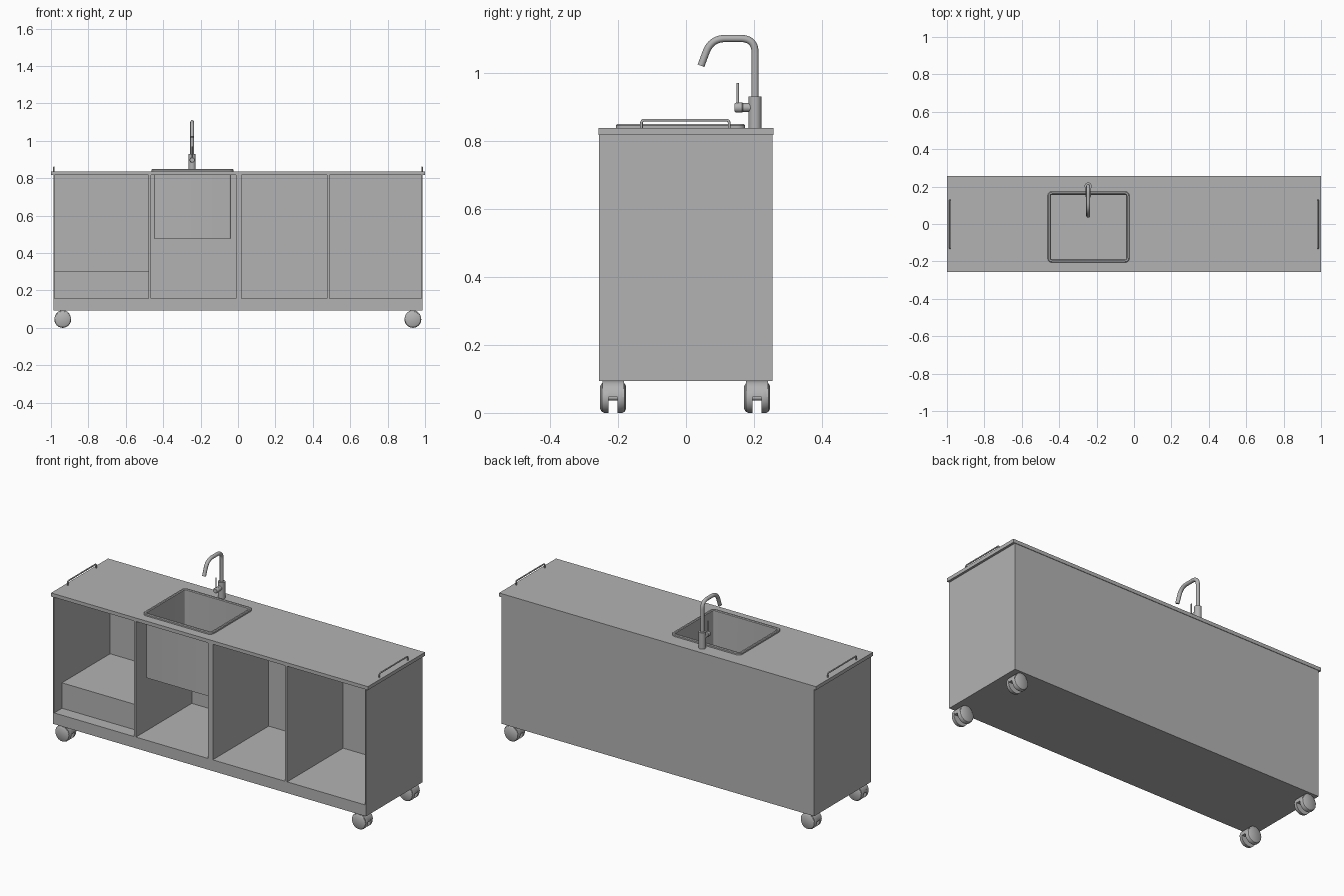
import bpy, bmesh
from math import sin, cos, pi
from mathutils import Vector

cube = bpy.data.objects.get("Cube")
if cube:
    bpy.data.objects.remove(cube, do_unlink=True)

grey = bpy.data.materials.new("plain_grey")
grey.use_nodes = True
COLOUR = (0.45, 0.45, 0.45, 1)
grey.diffuse_color = COLOUR
grey.node_tree.nodes["Principled BSDF"].inputs["Base Color"].default_value = COLOUR


def smooth(ob):
    bpy.ops.object.select_all(action='DESELECT')
    ob.select_set(True)
    bpy.context.view_layer.objects.active = ob
    bpy.ops.object.shade_smooth_by_angle(angle=0.6)


def loft(name, loops, capped=True, rounded=False):
    """Skin a row of equal-length point loops; uncapped rows close on themselves."""
    bm = bmesh.new()
    rows = [[bm.verts.new(p) for p in loop] for loop in loops]
    pairs = list(zip(rows, rows[1:]))
    if capped:
        bm.faces.new(rows[0])
        bm.faces.new(rows[-1])
    else:
        pairs.append((rows[-1], rows[0]))
    for a, b in pairs:
        n = len(a)
        for i in range(n):
            j = (i + 1) % n
            bm.faces.new((a[i], a[j], b[j], b[i]))
    bmesh.ops.recalc_face_normals(bm, faces=bm.faces)
    me = bpy.data.meshes.new(name)
    bm.to_mesh(me)
    bm.free()
    me.materials.append(grey)
    ob = bpy.data.objects.new(name, me)
    bpy.context.collection.objects.link(ob)
    if rounded:
        smooth(ob)
    return ob


def rect(x0, x1, y0, y1, z, r=0.0, seg=5):
    """Rectangle loop, with rounded corners when r is set."""
    if r <= 0:
        return [(x0, y0, z), (x1, y0, z), (x1, y1, z), (x0, y1, z)]
    pts = []
    centres = [(x1 - r, y1 - r), (x0 + r, y1 - r), (x0 + r, y0 + r), (x1 - r, y0 + r)]
    for k, (cx, cy) in enumerate(centres):
        for i in range(seg + 1):
            a = (k + i / seg) * pi / 2
            pts.append((cx + r * cos(a), cy + r * sin(a), z))
    return pts


def box(name, x0, x1, y0, y1, z0, z1):
    return loft(name, [rect(x0, x1, y0, y1, z) for z in (z0, z1)])


def lathe(name, centre, axis, profile, n=32):
    """Turned part: profile is (radius, distance along axis 'y' or 'z')."""
    cx, cy, cz = centre
    loops = []
    for r, t in profile:
        ring = [(r * cos(2 * pi * i / n), r * sin(2 * pi * i / n)) for i in range(n)]
        if axis == 'z':
            loops.append([(cx + u, cy + v, cz + t) for u, v in ring])
        else:
            loops.append([(cx + u, cy + t, cz + v) for u, v in ring])
    return loft(name, loops, rounded=True)


def pipe(name, corners, bend, radius):
    """Round tube along a polyline with softened corners."""
    pts = [Vector(c) for c in corners]
    path = [pts[0]]
    for a, p, b in zip(pts, pts[1:], pts[2:]):
        s = p + (a - p).normalized() * bend
        e = p + (b - p).normalized() * bend
        for i in range(9):
            t = i / 8
            path.append(s * (1 - t) ** 2 + p * 2 * t * (1 - t) + e * t * t)
    path.append(pts[-1])
    cu = bpy.data.curves.new(name, 'CURVE')
    cu.dimensions = '3D'
    cu.bevel_depth = radius
    cu.bevel_resolution = 4
    cu.use_fill_caps = True
    sp = cu.splines.new('POLY')
    sp.points.add(len(path) - 1)
    for sp_pt, p in zip(sp.points, path):
        sp_pt.co = (*p, 1)
    cu.materials.append(grey)
    ob = bpy.data.objects.new(name, cu)
    bpy.context.collection.objects.link(ob)
    bpy.ops.object.select_all(action='DESELECT')
    ob.select_set(True)
    bpy.context.view_layer.objects.active = ob
    bpy.ops.object.convert(target='MESH')
    smooth(bpy.context.view_layer.objects.active)


# Cabinet carcass
W, FRONT, BACK = 0.987, -0.256, 0.254
BASE, FLOOR, UNDER, TOP = 0.093, 0.157, 0.817, 0.837
WALL = 0.006
box("base_plinth", -W, W, FRONT, BACK, BASE, FLOOR)
box("back_panel", -W + WALL, W - WALL, BACK - WALL, BACK, FLOOR, UNDER)
for side, s in (("left", 1), ("right", -1)):
    xs = sorted((s * W, s * (W - WALL)))
    box(side + "_side_panel", *xs, FRONT, BACK, FLOOR, UNDER)
dividers = {"right": (-0.478, -0.465), "middle": (-0.01, 0.02), "left": (0.477, 0.49)}
for where, (x0, x1) in dividers.items():
    box(where + "_divider", x0, x1, FRONT, BACK - WALL, FLOOR, UNDER)
box("raised_shelf_block", -W + WALL, -0.478, -0.186, BACK - WALL, FLOOR, 0.302)

# Sink with rolled rim, lofted from the underside up and back down inside
SX0, SX1, SY0, SY1 = -0.462, -0.024, -0.206, 0.174


def sink_loop(inset, z):
    return rect(SX0 + inset, SX1 - inset, SY0 + inset, SY1 - inset, z, max(0.024 - inset, 0.004))


loft("sink_basin", [sink_loop(i, z) for i, z in (
    (0.013, 0.477), (0.013, TOP), (0, TOP), (0, 0.845), (0.004, 0.849),
    (0.012, 0.849), (0.016, 0.845), (0.018, 0.485))], rounded=True)

# Countertop with the sink opening
outer = [rect(-1, 1, -0.257, 0.257, z) for z in (UNDER, TOP)]
inner = [rect(SX0 + 0.012, SX1 - 0.012, SY0 + 0.012, SY1 - 0.012, z) for z in (TOP, UNDER)]
loft("countertop", outer + inner, capped=False)

# Towel rails at both ends
for side, x in (("left", 0.984), ("right", -0.984)):
    pipe(side + "_rail", [(x, -0.131, TOP), (x, -0.131, 0.86), (x, 0.127, 0.86), (x, 0.127, TOP)],
         0.01, 0.004)

# Tap: body, bent spout, side valve and lever
TX, TY = -0.245, 0.203
lathe("tap_body", (TX, TY, TOP), 'z', [(0.019, 0), (0.019, 0.093)])
pipe("tap_spout", [(TX, TY, 0.92), (TX, TY, 1.1), (TX, 0.074, 1.1), (TX, 0.044, 1.02)], 0.042, 0.0105)
lathe("tap_valve", (TX, TY, 0.897), 'y',
      [(0.013, 0), (0.013, -0.036), (0.0145, -0.038), (0.0145, -0.056), (0.012, -0.06)], 24)
lathe("tap_lever", (TX, 0.152, 0.9), 'z', [(0.0035, 0), (0.0035, 0.07)], 12)

# Twin-wheel casters: domed wheels under a half-round hood
R = 0.045
for side, x in (("left", 0.935), ("right", -0.937)):
    for end, y in (("front", -0.214), ("back", 0.209)):
        tag = f"{end}_{side}_caster"
        for part, s in (("outer", -1), ("inner", 1)):
            lathe(f"{tag}_{part}_wheel", (x, y, R), 'y',
                  [(R, s * 0.013), (R, s * 0.026), (0.042, s * 0.033), (0.034, s * 0.038)])
        arc = [(x + 0.044 * cos(pi * i / 16), 0.047 + 0.047 * sin(pi * i / 16)) for i in range(17)]
        loft(tag + "_hood", [[(u, y + t, v) for u, v in arc] for t in (-0.032, 0.032)], rounded=True)
        lathe(tag + "_axle", (x, y, R), 'y', [(0.008, -0.03), (0.008, 0.03)], 16)
